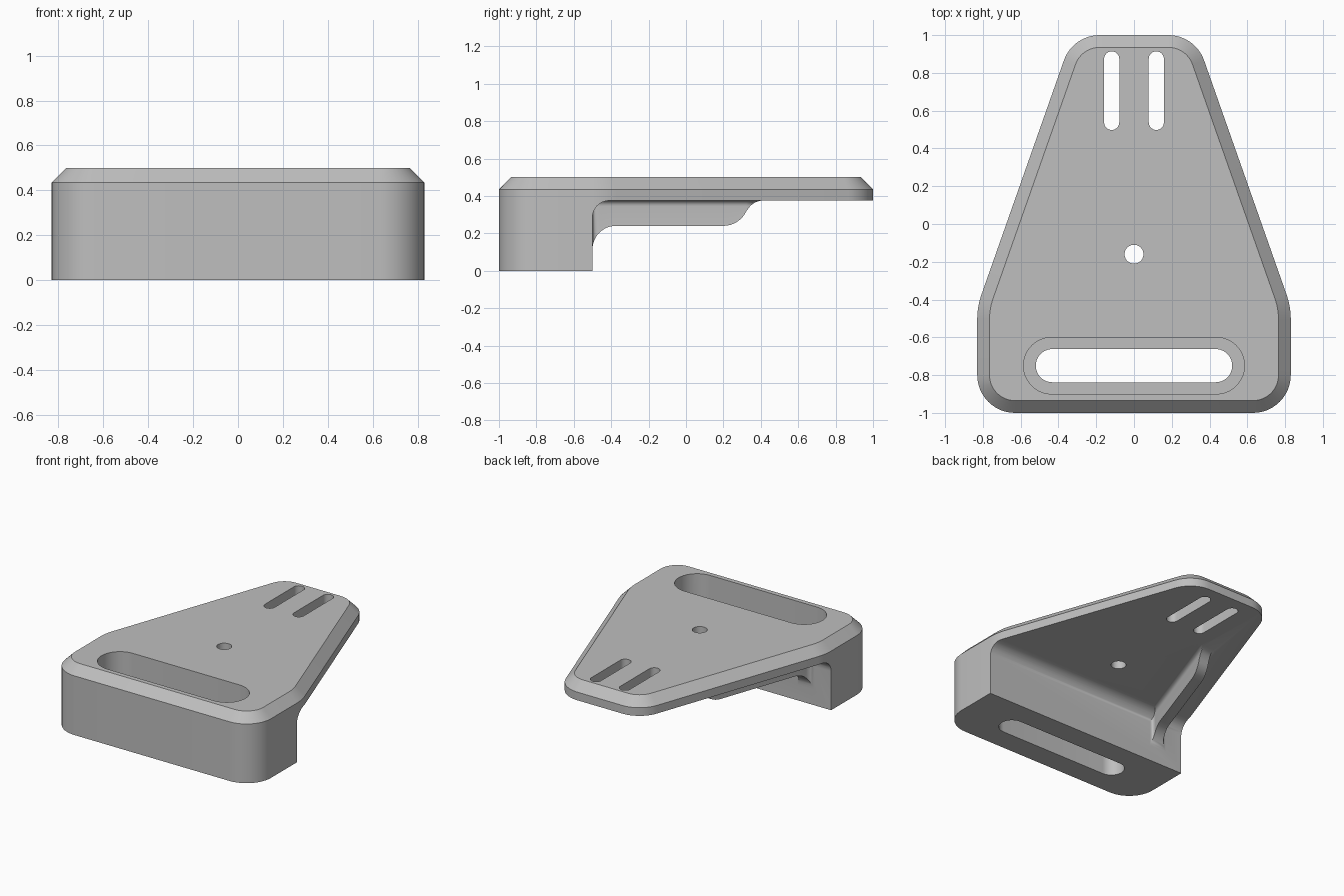
import bpy, bmesh, math
from mathutils import Vector

if "Cube" in bpy.data.objects:
    bpy.data.objects.remove(bpy.data.objects["Cube"])

grey = bpy.data.materials.new("plain_grey")
grey.use_nodes = True
grey.diffuse_color = (0.52, 0.52, 0.52, 1)
grey.node_tree.nodes["Principled BSDF"].inputs["Base Color"].default_value = (0.52, 0.52, 0.52, 1)


def loft(name, rings):
    """Closed solid through rings that have equal point counts."""
    bm = bmesh.new()
    loops = [[bm.verts.new(p) for p in ring] for ring in rings]
    n = len(loops[0])
    for a, b in zip(loops, loops[1:]):
        for i in range(n):
            j = (i + 1) % n
            bm.faces.new((a[i], a[j], b[j], b[i]))
    bm.faces.new(loops[0][::-1])
    bm.faces.new(loops[-1])
    bmesh.ops.recalc_face_normals(bm, faces=bm.faces)
    mesh = bpy.data.meshes.new(name)
    bm.to_mesh(mesh)
    bm.free()
    mesh.materials.append(grey)
    ob = bpy.data.objects.new(name, mesh)
    bpy.context.collection.objects.link(ob)
    return ob


def arc(cx, cy, r, start, end, steps=12):
    angles = [math.radians(start + (end - start) * i / steps) for i in range(steps + 1)]
    return [(cx + r * math.cos(a), cy + r * math.sin(a)) for a in angles]


def rounded_outline(corners, inset):
    """Counter-clockwise (x, y, radius) corners, rounded and offset inward."""
    pts = []
    for i, (x, y, r) in enumerate(corners):
        p = Vector((x, y))
        d_in = (p - Vector(corners[i - 1][:2])).normalized()
        d_out = (Vector(corners[(i + 1) % len(corners)][:2]) - p).normalized()
        turn = d_in.angle(d_out)
        centre = p - d_in * r * math.tan(turn / 2) + Vector((-d_in.y, d_in.x)) * r
        start = math.degrees(math.atan2(-d_in.x, d_in.y))
        pts += arc(*centre, r - inset, start, start + math.degrees(turn))
    return pts


def at_z(pts, z):
    return [(x, y, z) for x, y in pts]


def slot(name, centre, half_length, r, z0, z1, along_y=False):
    pts = arc(half_length - r, 0, r, -90, 90, 20) + arc(r - half_length, 0, r, 90, 270, 20)
    if along_y:
        pts = [(-y, x) for x, y in pts]
    pts = [(x + centre[0], y + centre[1]) for x, y in pts]
    return loft(name, [at_z(pts, z0), at_z(pts, z1)])


def combine(target, tool, operation):
    mod = target.modifiers.new(operation.title(), 'BOOLEAN')
    mod.operation = operation
    mod.solver = 'EXACT'
    mod.object = tool
    bpy.context.view_layer.objects.active = target
    bpy.ops.object.modifier_apply(modifier=mod.name)
    bpy.data.objects.remove(tool)


# Tapered body with a chamfered top rim
right = [(0.83, -1, 0.2), (0.83, -0.437, 0.4), (0.324, 1, 0.2)]
corners = right + [(-x, y, r) for x, y, r in reversed(right)]
body = loft("bracket_body", [
    at_z(rounded_outline(corners, 0), 0),
    at_z(rounded_outline(corners, 0), 0.435),
    at_z(rounded_outline(corners, 0.065), 0.5)])

# Clear the underside behind the foot, leaving a filleted inner corner
under = [(-0.5, -0.2)] + arc(-0.41, 0.285, 0.09, 180, 90) + [(1.2, 0.375), (1.2, -0.2)]
combine(body, loft("underside_cutter", [[(x, y, z) for y, z in under] for x in (-1, 1)]),
        'DIFFERENCE')

# Single stiffening rib below the right side, parallel to the sloping edge
lower_edge = ([(-0.54, 0.115)] + arc(-0.375, 0.115, 0.125, 180, 90)
              + arc(0.2, 0.375, 0.135, -90, -25, 8)
              + [(0.345, 0.348), (0.37, 0.366), (0.4, 0.375)])
flare = 0.03
rings = []
for y, low in lower_edge:
    cx = -0.625 + 0.35 * (y + 0.5)
    lead = min(max((y + 0.5) / flare, 0), 1)
    root = flare * (1 - math.sqrt(1 - (1 - lead) ** 2))
    side = [(0.04 + root, low)]
    for a in range(0, 91, 15):
        t = math.radians(a)
        side.append((0.04 + max(root, flare * (1 - math.cos(t))),
                     max(low + a * 1e-5, 0.375 - flare * (1 - math.sin(t)))))
    side.append((side[-1][0], 0.4))
    rings.append([(cx + w, y, z) for w, z in side] + [(cx - w, y, z) for w, z in reversed(side)])
combine(body, loft("rib", rings), 'UNION')

# Stepped strap slot, centre hole and the two narrow slots
for cutter in (
        slot("strap_pocket", (0, -0.75), 0.585, 0.15, 0.19, 0.7),
        slot("strap_slot", (0, -0.75), 0.52, 0.088, -0.2, 0.3),
        slot("centre_hole", (0, -0.16), 0.0501, 0.05, -0.2, 0.7),
        slot("narrow_slot_left", (0.118, 0.706), 0.208, 0.04, 0.1, 0.7, True),
        slot("narrow_slot_right", (-0.118, 0.706), 0.208, 0.04, 0.1, 0.7, True)):
    combine(body, cutter, 'DIFFERENCE')

# Smooth curved walls, crisp edges
bpy.ops.object.select_all(action='DESELECT')
body.select_set(True)
bpy.context.view_layer.objects.active = body
bpy.ops.object.shade_smooth_by_angle(angle=math.radians(30))
